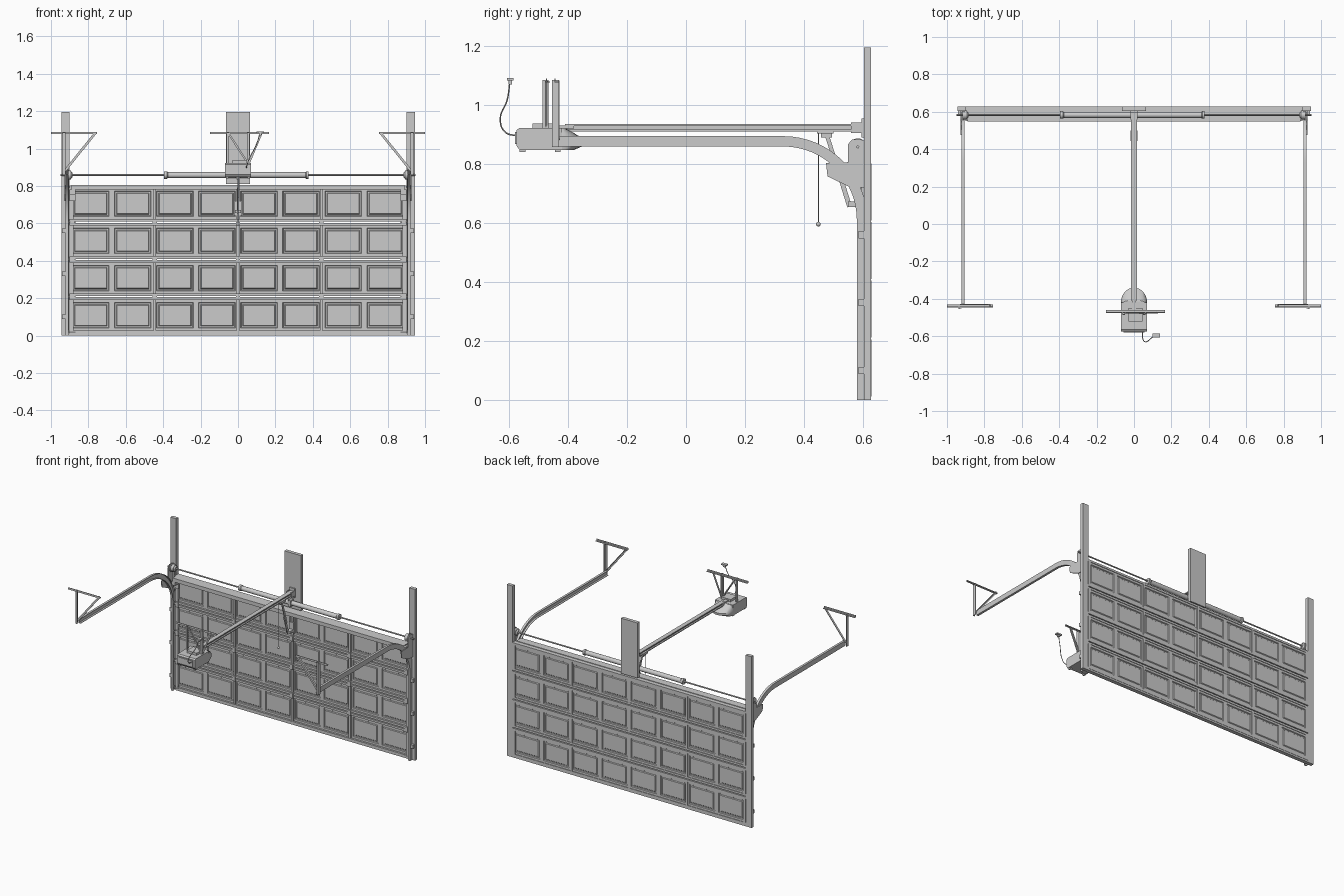
import bpy, bmesh, math
from mathutils import Vector, Matrix


def finish(name, bm, mirror=False, smooth=False):
    bmesh.ops.recalc_face_normals(bm, faces=bm.faces[:])
    me = bpy.data.meshes.new(name)
    bm.to_mesh(me)
    bm.free()
    ob = bpy.data.objects.new(name, me)
    bpy.context.collection.objects.link(ob)
    if mirror:
        ob.modifiers.new("Mirror", 'MIRROR')
    if smooth:
        bpy.context.view_layer.objects.active = ob
        ob.select_set(True)
        bpy.ops.object.shade_smooth_by_angle()
        ob.select_set(False)
    return ob


def boxes(name, items, mirror=False):
    """Each item is (x0, x1, y0, y1, z0, z1)."""
    bm = bmesh.new()
    for x0, x1, y0, y1, z0, z1 in items:
        m = Matrix.Translation(((x0 + x1) / 2, (y0 + y1) / 2, (z0 + z1) / 2))
        bmesh.ops.create_cube(bm, size=1, matrix=m @ Matrix.Diagonal((x1 - x0, y1 - y0, z1 - z0, 1)))
    return finish(name, bm, mirror)


def loft(name, rings, mirror=False, smooth=False):
    """Skin closed rings of equal length and cap both ends."""
    bm = bmesh.new()
    vs = [[bm.verts.new(p) for p in r] for r in rings]
    n = len(vs[0])
    for a, b in zip(vs, vs[1:]):
        for i in range(n):
            bm.faces.new((a[i], a[(i + 1) % n], b[(i + 1) % n], b[i]))
    bm.faces.new(vs[0])
    bm.faces.new(vs[-1][::-1])
    return finish(name, bm, mirror, smooth)


def turned(name, prof, y, z, mirror=False, n=20):
    """Lathe (x, radius) pairs about an x-wise axis."""
    ang = [2 * math.pi * i / n for i in range(n)]
    return loft(name, [[(x, y + r * math.cos(a), z + r * math.sin(a)) for a in ang] for x, r in prof],
                mirror, True)


def bar(name, p, q, u, wu, wv, angle=True, mirror=False):
    """Angle iron or flat strap from p to q; u is the direction of its width wu."""
    p, q, u = Vector(p), Vector(q), Vector(u)
    v = (q - p).normalized().cross(u)
    a, b, t = wu / 2, wv / 2, 0.004
    prof = [(-a, -b), (a, -b), (a, b), (-a, b)]
    if angle:
        prof = [(-a, -b), (a, -b), (a, t - b), (t - a, t - b), (t - a, b), (-a, b)]
    return loft(name, [[e + u * s + v * w for s, w in prof] for e in (p, q)], mirror)


def wire(name, pts, r, mirror=False):
    cu = bpy.data.curves.new(name, 'CURVE')
    cu.dimensions = '3D'
    cu.bevel_depth, cu.bevel_resolution = r, 2
    sp = cu.splines.new('BEZIER')
    sp.bezier_points.add(len(pts) - 1)
    for bp, p in zip(sp.bezier_points, pts):
        bp.co = p
        bp.handle_left_type = bp.handle_right_type = 'AUTO'
    ob = bpy.data.objects.new(name, cu)
    bpy.context.collection.objects.link(ob)
    if mirror:
        ob.modifiers.new("Mirror", 'MIRROR')


# Wall boards
boxes("side_jamb", [(0.90, 0.945, 0.603, 0.627, 0, 1.195)], True)
boxes("header_board", [(-0.064, 0.064, 0.603, 0.627, 0.81, 1.195)])

# Door sections: embossed panel skins with rails and stiles
for s in range(4):
    z0, z1 = 0.012 + 0.199 * s, 0.205 + 0.199 * s
    bm = bmesh.new()
    for y in (0.606, 0.625):
        order = 1 if y < 0.61 else -1
        cells = []
        for c in range(8):
            xa, xb = -0.9 + 0.225 * c, -0.675 + 0.225 * c
            quad = [(xa, y, z0 + 0.014), (xb, y, z0 + 0.014), (xb, y, z1 - 0.014), (xa, y, z1 - 0.014)]
            cells.append(bm.faces.new([bm.verts.new(p) for p in quad][::order]))
        bm.normal_update()
        for width, depth in ((0.02, 0), (0.005, -0.006), (0.01, 0), (0.006, 0.005)):
            bmesh.ops.inset_individual(bm, faces=cells, thickness=width, depth=depth)
    me_name = f"door_skin_{s + 1}"
    me = bpy.data.meshes.new(me_name)
    bm.to_mesh(me)
    bm.free()
    bpy.context.collection.objects.link(bpy.data.objects.new(me_name, me))
    frame = [(-0.9, 0.9, 0.593, 0.629, z0, z0 + 0.014), (-0.9, 0.9, 0.593, 0.629, z1 - 0.014, z1)]
    frame += [(x - 0.007, x + 0.007, 0.595, 0.629, z0 + 0.014, z1 - 0.014) for x in (-0.445, 0, 0.445)]
    frame += [(k * 0.89 - 0.011, k * 0.89 + 0.011, 0.595, 0.629, z0 + 0.014, z1 - 0.014) for k in (-1, 1)]
    boxes(f"door_frame_{s + 1}", frame)
boxes("bottom_seal", [(-0.9, 0.9, 0.6, 0.627, 0, 0.014)])

# Stiffening strut across the top
boxes("top_strut", [(-0.89, 0.89, 0.548, 0.6, 0.801, 0.806), (-0.89, 0.89, 0.548, 0.6, 0.78, 0.784),
                    (-0.89, 0.89, 0.548, 0.552, 0.784, 0.801)])

# Hinges and rollers on each joint
joints = [0.02, 0.208, 0.407, 0.606]
boxes("hinges", [(x - 0.012, x + 0.012, 0.586, 0.594, z - 0.018, z + 0.018)
                 for z in joints[1:] for x in (-0.445, 0, 0.445, -0.885, 0.885)])
for i, z in enumerate(joints):
    turned(f"roller_{i}", [(0.87, 0.004), (0.908, 0.004), (0.908, 0.012), (0.918, 0.012)], 0.596, z, True, 12)
boxes("top_roller_bracket", [(0.87, 0.9, 0.55, 0.6, 0.755, 0.78), (0.87, 0.9, 0.585, 0.6, 0.72, 0.756)], True)

# Curved C-channel tracks
h = 0.0175
prof = [(0.907, -h), (0.923, -h), (0.923, h), (0.907, h),
        (0.907, h - 0.003), (0.92, h - 0.003), (0.92, 0.003 - h), (0.907, 0.003 - h)]
path = [(0.597, 0, 0)]
path += [(0.33 + 0.267 * math.cos(a), 0.61 + 0.267 * math.sin(a), a)
         for a in [math.pi / 2 * i / 16 for i in range(17)]]
path += [(-0.44, 0.877, math.pi / 2)]
loft("track", [[(x, y + n * math.cos(a), z + n * math.sin(a)) for x, n in prof] for y, z, a in path], True, True)
boxes("track_brackets", [(0.922, 0.94, 0.585, 0.604, z - 0.012, z + 0.012) for z in (0.1, 0.33, 0.56)], True)

# Flag bracket carrying the shaft
flag = [(0.475, 0.803), (0.55, 0.806), (0.55, 0.868), (0.565, 0.884), (0.59, 0.884), (0.617, 0.875),
        (0.617, 0.72), (0.56, 0.72), (0.48, 0.758)]
loft("flag_bracket", [[(x, y, z) for y, z in flag] for x in (0.923, 0.928)], True)
boxes("flag_bracket_foot", [(0.905, 0.928, 0.599, 0.604, 0.72, 0.875)], True)

# Torsion shaft, springs, drums and lift cables
sy, sz = 0.583, 0.858
turned("torsion_shaft", [(-0.95, 0.005), (0.95, 0.005)], sy, sz, n=10)
turned("spring_left", [(-0.395, 0.014), (-0.395, 0.02), (-0.38, 0.02), (-0.375, 0.016), (-0.012, 0.016)], sy, sz)
turned("spring_right", [(0.012, 0.016), (0.36, 0.016), (0.365, 0.02), (0.377, 0.02), (0.377, 0.014)], sy, sz)
turned("cable_drum", [(0.885, 0.012), (0.893, 0.02), (0.893, 0.024), (0.912, 0.024), (0.912, 0.029), (0.918, 0.029)],
       sy, sz, True, 24)
boxes("spring_centre_bracket", [(-0.008, 0.008, 0.565, 0.604, 0.835, 0.88)])
wire("lift_cable", [(0.904, 0.59, 0.85), (0.904, 0.59, 0.03)], 0.0015, True)

# Rear track hangers
Y = (0, 1, 0)
bar("hanger_top_bar", (0.755, -0.438, 1.083), (1.0, -0.438, 1.083), Y, 0.016, 0.013, mirror=True)
bar("hanger_post", (0.93, -0.443, 0.858), (0.93, -0.443, 1.085), Y, 0.024, 0.014, mirror=True)
bar("hanger_brace", (0.926, -0.436, 0.88), (0.765, -0.436, 1.08), Y, 0.014, 0.013, mirror=True)

# Opener rail, header bracket and trolley
boxes("opener_rail", [(-0.015, 0.015, -0.41, 0.6, 0.911, 0.917), (-0.005, 0.005, -0.41, 0.6, 0.917, 0.929),
                      (-0.015, 0.015, -0.41, 0.6, 0.929, 0.935)])
boxes("rail_header_bracket", [(-0.02, 0.02, 0.595, 0.604, 0.89, 0.955), (-0.02, -0.015, 0.56, 0.6, 0.905, 0.94),
                              (0.015, 0.02, 0.56, 0.6, 0.905, 0.94)])
boxes("trolley", [(-0.019, 0.019, 0.445, 0.5, 0.903, 0.919), (-0.012, 0.012, 0.458, 0.495, 0.89, 0.904)])

# Door arm and release cord
X = (1, 0, 0)
bar("door_arm_upper", (0.004, 0.478, 0.898), (0.004, 0.528, 0.74), X, 0.006, 0.014, False)
bar("door_arm_lower", (-0.003, 0.513, 0.79), (-0.003, 0.555, 0.655), X, 0.006, 0.016, False)
boxes("door_arm_bracket", [(-0.015, 0.015, 0.55, 0.597, 0.655, 0.672), (-0.018, 0.018, 0.588, 0.597, 0.64, 0.72)])
wire("release_cord", [(0, 0.449, 0.905), (0, 0.449, 0.6)], 0.0018)
bm = bmesh.new()
bmesh.ops.create_uvsphere(bm, u_segments=12, v_segments=8, radius=0.008,
                          matrix=Matrix.Translation((0, 0.449, 0.596)))
finish("release_handle", bm, smooth=True)

# Motor housing with rounded nose
body = [(-0.575, 0.858, 0.916), (-0.562, 0.848, 0.922), (-0.43, 0.848, 0.922)]
side = [(-0.575, 0.862), (-0.565, 0.848), (-0.42, 0.848), (-0.42, 0.922), (-0.565, 0.922), (-0.575, 0.915)]
loft("motor_housing", [[(x, y, z) for y, z in side] for x in (-0.07, 0.07)])
arc = [math.pi * i / 16 for i in range(17)]
rings = [[(w * math.cos(a), -0.42 + d * math.sin(a), z) for a in arc]
         for w, d, z in ((0.068, 0.04, 0.848), (0.07, 0.078, 0.864), (0.07, 0.08, 0.88), (0.066, 0.04, 0.905), (0.058, 0.012, 0.921))]
loft("motor_nose", rings, smooth=True)
boxes("motor_details", [(-0.03, 0.045, -0.52, -0.45, 0.92, 0.938), (-0.055, 0.055, -0.58, -0.574, 0.868, 0.908),
                        (-0.012, 0.012, -0.46, -0.38, 0.92, 0.93)])
boxes("motor_feet", [(x - 0.006, x + 0.006, y - 0.01, y + 0.01, 0.84, 0.85) for x in (-0.058, 0.058)
                     for y in (-0.555, -0.435)])

# Motor hangers
bar("motor_top_bar", (-0.15, -0.468, 1.083), (0.165, -0.468, 1.083), Y, 0.014, 0.013)
bar("motor_post", (0.055, -0.476, 0.92), (0.055, -0.476, 1.085), Y, 0.02, 0.013, mirror=True)
bar("motor_brace_left", (-0.05, -0.472, 1.08), (0.05, -0.472, 0.925), Y, 0.012, 0.01)
bar("motor_brace_right", (0.125, -0.472, 1.08), (0.06, -0.472, 0.925), Y, 0.012, 0.01)

# Power cord and plug
wire("power_cord", [(0.045, -0.572, 0.895), (0.047, -0.613, 0.908), (0.062, -0.63, 0.95),
                    (0.098, -0.606, 1.02), (0.118, -0.597, 1.085)], 0.0025)
boxes("power_plug", [(0.1, 0.138, -0.607, -0.585, 1.083, 1.092), (0.112, 0.126, -0.602, -0.59, 1.07, 1.084)])
